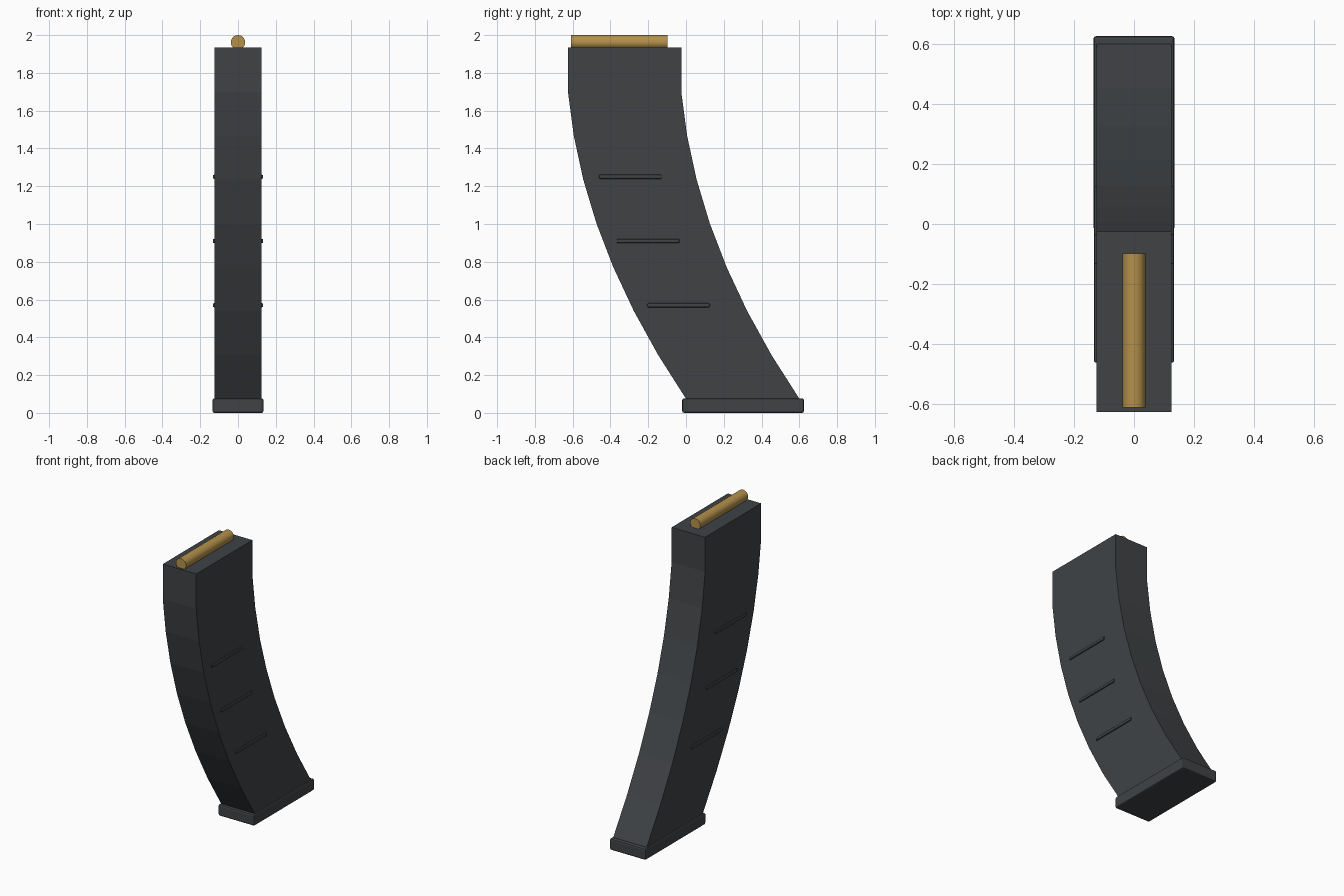
import bpy, bmesh, math

if "Cube" in bpy.data.objects:
    bpy.data.objects.remove(bpy.data.objects["Cube"])

def material(name, color):
    m = bpy.data.materials.new(name)
    m.diffuse_color = color
    m.use_nodes = True
    m.node_tree.nodes["Principled BSDF"].inputs["Base Color"].default_value = m.diffuse_color
    return m

DARK = material("dark_steel", (0.05, 0.055, 0.06, 1))
BRASS = material("brass", (0.45, 0.28, 0.07, 1))

def bevel(obj, width, segments=2):
    b = obj.modifiers.new("bevel", 'BEVEL')
    b.width, b.segments = width, segments

def box(name, lo, hi, width):
    bpy.ops.mesh.primitive_cube_add(size=1, location=[(a + b) / 2 for a, b in zip(lo, hi)])
    o = bpy.context.object
    o.name = name
    o.scale = [b - a for a, b in zip(lo, hi)]
    bpy.ops.object.transform_apply(location=False, rotation=False, scale=True)
    o.data.materials.append(DARK)
    bevel(o, width)
    return o

# Curved body: side profile of constant depth, extruded across x
DEPTH, HALF = 0.6, 0.125
front = [(0.0, 0.075)]
for i in range(6, -1, -1):
    t = i / 7
    front.append((-0.625 + 0.147 * t + 0.478 * t * t, 1.70 - 1.625 * t))
front.append((-0.625, 1.935))
bm = bmesh.new()
rings = [[bm.verts.new((x, y + d, z)) for x, d in
          ((-HALF, 0), (HALF, 0), (HALF, DEPTH), (-HALF, DEPTH))] for y, z in front]
for a, b in zip(rings, rings[1:]):
    for k in range(4):
        n = (k + 1) % 4
        bm.faces.new((a[k], a[n], b[n], b[k]))
bm.faces.new(rings[0][::-1])
bm.faces.new(rings[-1])
bmesh.ops.recalc_face_normals(bm, faces=bm.faces)
mesh = bpy.data.meshes.new("magazine_body")
bm.to_mesh(mesh)
bm.free()
body = bpy.data.objects.new("magazine_body", mesh)
bpy.context.collection.objects.link(body)
mesh.materials.append(DARK)

# Floor plate
box("base_plate", (-0.135, -0.02, 0), (0.135, 0.625, 0.077), 0.01)

# Three ribs on each side
for i, (y, z) in enumerate([(-0.04, 0.57), (-0.20, 0.91), (-0.295, 1.25)]):
    for side, s in (("left", -1), ("right", 1)):
        x0, x1 = sorted((s * 0.115, s * 0.133))
        box(f"{side}_rib_{i + 1}", (x0, y - 0.166, z - 0.011), (x1, y + 0.166, z + 0.011), 0.006)

# Top cartridge lying along y
bpy.ops.mesh.primitive_cylinder_add(vertices=24, radius=0.038, depth=0.512,
                                    location=(0, -0.354, 1.962),
                                    rotation=(math.pi / 2, 0, 0))
cartridge = bpy.context.object
cartridge.name = "top_cartridge"
cartridge.data.materials.append(BRASS)
bpy.ops.object.shade_smooth_by_angle()
